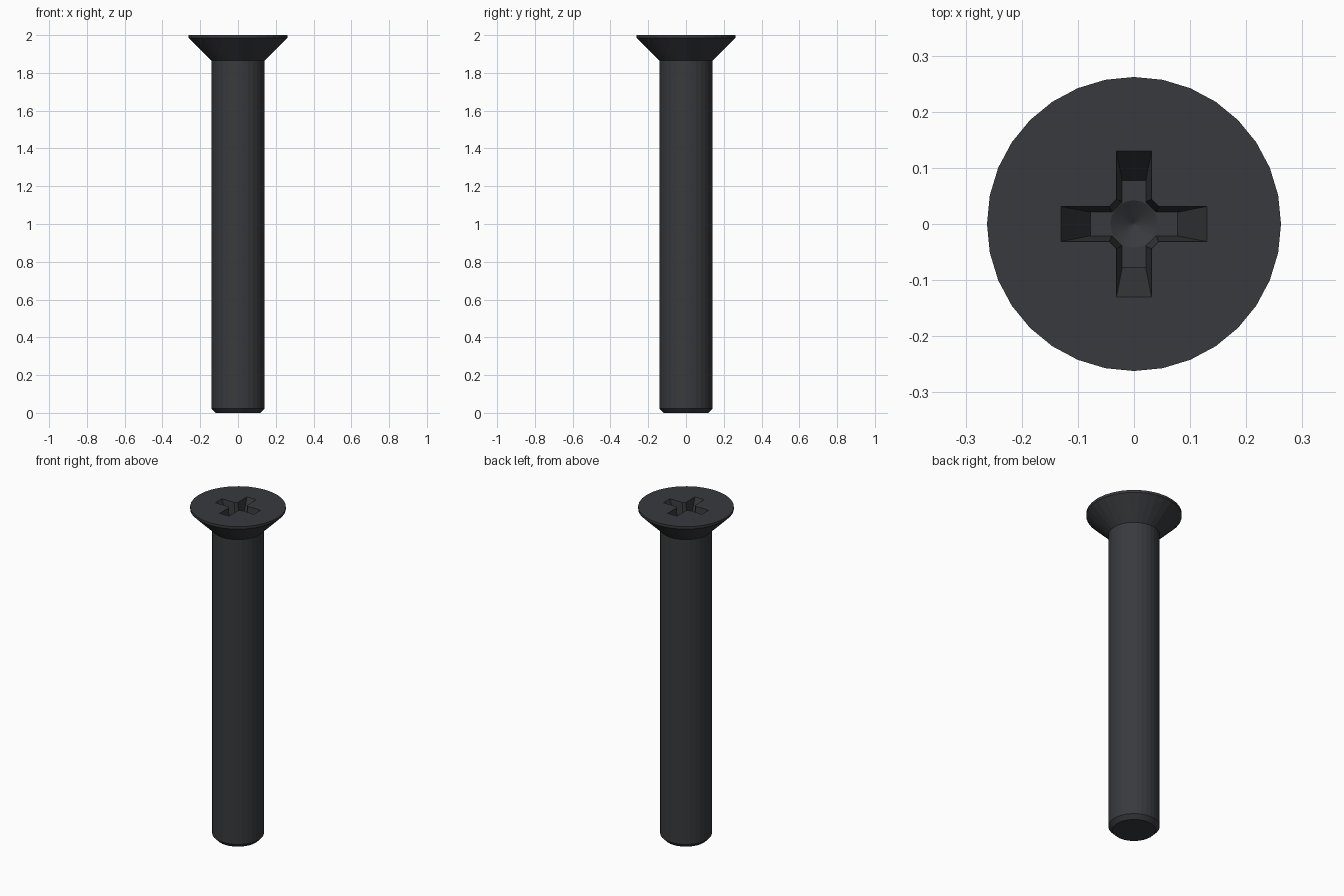
import bpy, bmesh
from math import cos, sin, pi

if "Cube" in bpy.data.objects:
    bpy.data.objects.remove(bpy.data.objects["Cube"])

SIDES = 32


def make_object(name, bm):
    bmesh.ops.remove_doubles(bm, verts=bm.verts, dist=1e-6)
    bmesh.ops.recalc_face_normals(bm, faces=bm.faces)
    mesh = bpy.data.meshes.new(name)
    bm.to_mesh(mesh)
    bm.free()
    obj = bpy.data.objects.new(name, mesh)
    bpy.context.collection.objects.link(obj)
    return obj


def loft(name, rings):
    """Skin a stack of equal-length point rings and cap both ends."""
    bm = bmesh.new()
    loops = [[bm.verts.new(p) for p in ring] for ring in rings]
    n = len(loops[0])
    for a, b in zip(loops, loops[1:]):
        for i in range(n):
            j = (i + 1) % n
            bm.faces.new((a[i], a[j], b[j], b[i]))
    bm.faces.new(loops[0][::-1])
    bm.faces.new(loops[-1])
    return make_object(name, bm)


def circle(r, z):
    return [(r * cos(2 * pi * i / SIDES), r * sin(2 * pi * i / SIDES), z)
            for i in range(SIDES)]


def cross(length, half_width, corner, z):
    """Four-armed outline with chamfered inner corners."""
    arm = [(length, -half_width), (length, half_width),
           (corner, half_width), (half_width, corner)]
    pts = []
    for _ in range(4):
        pts += [(x, y, z) for x, y in arm]
        arm = [(-y, x) for x, y in arm]
    # the last chamfer point of each arm starts the next arm
    return pts


# Shank with chamfered tip and countersunk head
screw = loft("countersunk_screw", [
    circle(0.118, 0), circle(0.141, 0.024), circle(0.141, 1.865),
    circle(0.262, 1.985), circle(0.262, 2.0)])

# Tapered cross recess, extended above the head along the same slope
FLOOR = 1.88
recess = loft("cross_recess_cutter", [
    cross(0.0777, 0.0210, 0.0395, FLOOR),
    cross(0.1300, 0.0313, 0.0440, 2.0),
    cross(0.1387, 0.0330, 0.0448, 2.02)])

# Conical pocket in the middle of the recess
pocket = loft("centre_pocket_cutter", [
    circle(0.0008, FLOOR - 0.025), circle(0.042, FLOOR),
    circle(0.042, FLOOR + 0.01)])

for cutter in (recess, pocket):
    mod = screw.modifiers.new(cutter.name, 'BOOLEAN')
    mod.operation = 'DIFFERENCE'
    mod.solver = 'EXACT'
    mod.object = cutter
    cutter.hide_render = True
    cutter.hide_set(True)

# Blackened steel
steel = bpy.data.materials.new("black_steel")
steel.diffuse_color = (0.04, 0.042, 0.047, 1)
steel.use_nodes = True
steel.node_tree.nodes["Principled BSDF"].inputs["Base Color"].default_value = steel.diffuse_color
screw.data.materials.append(steel)
